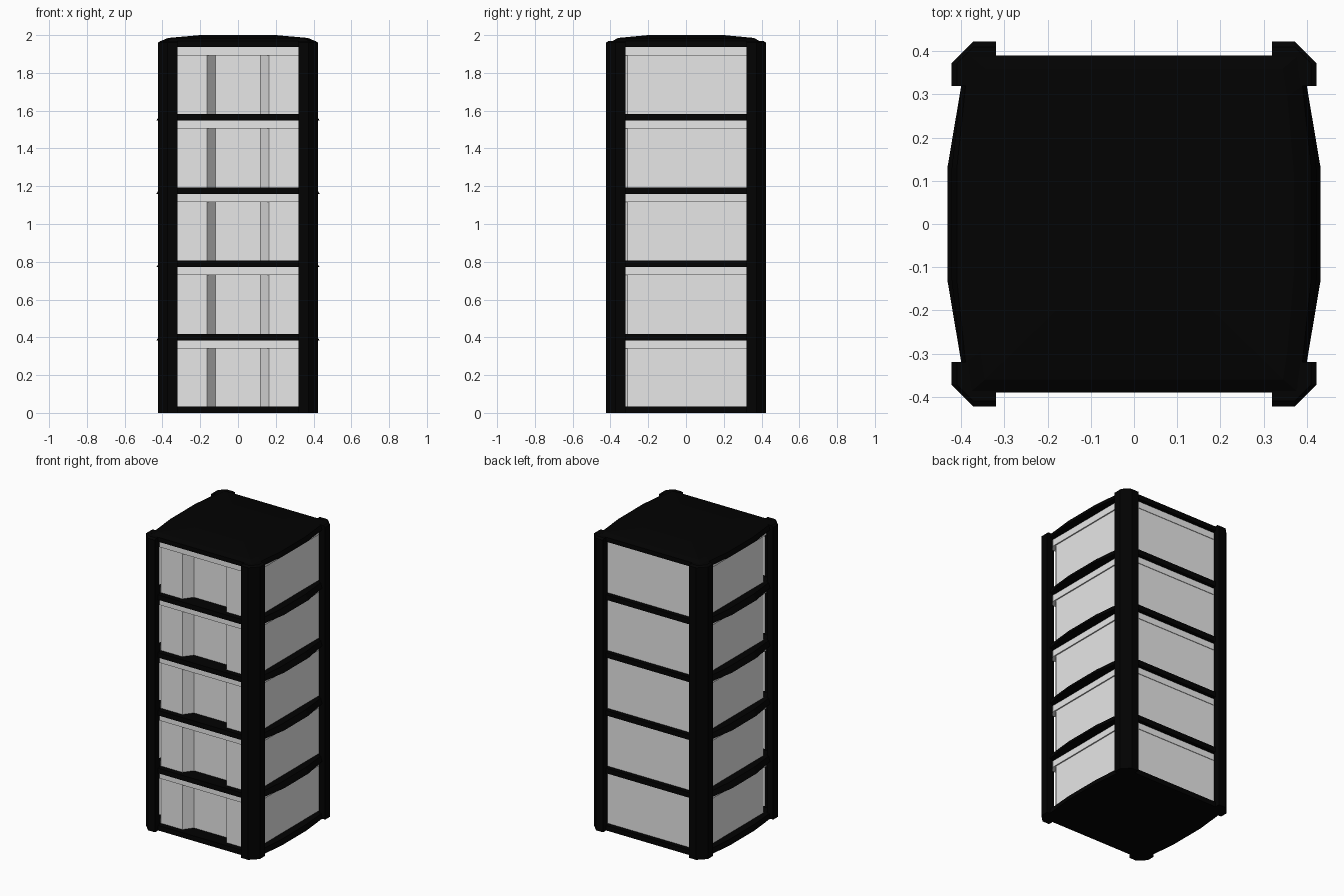
import bpy, bmesh

if "Cube" in bpy.data.objects:
    bpy.data.objects.remove(bpy.data.objects["Cube"])

def material(name, rgb):
    m = bpy.data.materials.new(name)
    m.diffuse_color = (*rgb, 1)
    m.use_nodes = True
    m.node_tree.nodes["Principled BSDF"].inputs["Base Color"].default_value = m.diffuse_color
    return m

BLACK = material("black plastic", (0.0006, 0.0006, 0.0006))
GREY = material("light grey plastic", (0.8, 0.8, 0.8))

def loft(name, rings, mat):
    """Solid through a stack of (outline, z) rings with equal point counts."""
    bm = bmesh.new()
    loops = [[bm.verts.new((x, y, z)) for x, y in pts] for pts, z in rings]
    n = len(loops[0])
    for a, b in zip(loops, loops[1:]):
        for i in range(n):
            j = (i + 1) % n
            bm.faces.new((a[i], a[j], b[j], b[i]))
    bm.faces.new(loops[0][::-1])
    bm.faces.new(loops[-1])
    bmesh.ops.recalc_face_normals(bm, faces=bm.faces)
    me = bpy.data.meshes.new(name)
    bm.to_mesh(me)
    bm.free()
    me.materials.append(mat)
    ob = bpy.data.objects.new(name, me)
    bpy.context.collection.objects.link(ob)
    return ob

def outline(side, bulge, depth):
    """Plan with flat front and back and bulging sides."""
    k = depth / 0.39
    half = [(side - 0.01, -depth), (side, -0.32 * k), (bulge, -0.13 * k)]
    right = half + [(x, -y) for x, y in reversed(half)]
    return right + [(-x, -y) for x, y in right]

def mirrored(right):
    """Close a right-hand half plan with its mirror image."""
    return right + [(-x, y) for x, y in reversed(right)]

# Corner posts: chamfered L section with softened ends
T = 0.378
L = [(0.32, 0.423), (0.372, 0.423), (0.423, 0.372), (0.423, 0.32), (T, 0.32), (T, T), (0.32, T)]
for sx, lr in ((-1, "left"), (1, "right")):
    for sy, fb in ((-1, "front"), (1, "back")):
        def ring(lim):
            return [(sx * min(x, lim), sy * min(y, lim)) for x, y in L]
        loft(f"{fb}_{lr}_post", [(ring(0.423), 0), (ring(0.423), 1.96), (ring(0.41), 1.97)], BLACK)

# Base and shelves: sides taper inwards towards the top
PITCH = 0.388
loft("base", [(outline(0.40, 0.42, 0.39), 0), (outline(0.395, 0.41, 0.39), 0.034)], BLACK)
for i in range(1, 5):
    z = i * PITCH
    loft(f"shelf_{i}", [(outline(0.40, 0.432, 0.39), z - 0.004), (outline(0.39, 0.41, 0.39), z + 0.03)], BLACK)

# Lid: thin rim and shallow domed top
loft("lid", [(outline(0.40, 0.422, 0.39), 1.938),
             (outline(0.39, 0.41, 0.39), 1.968),
             (outline(0.355, 0.37, 0.36), 1.985),
             (outline(0.19, 0.20, 0.20), 2.0)], BLACK)

# Drawers: recessed centre panel at the front, overhanging rim at the top
BODY = mirrored([(0.12, -0.295), (0.165, -0.355), (0.325, -0.355), (0.36, -0.31), (0.36, 0.36)])
RIM = mirrored([(0.34, -0.37), (0.368, -0.33), (0.368, 0.364)])
for i in range(5):
    z = i * PITCH
    loft(f"drawer_{i + 1}", [(BODY, z + 0.03), (BODY, z + 0.345)], GREY)
    loft(f"drawer_rim_{i + 1}", [(RIM, z + 0.341), (RIM, z + PITCH)], GREY)
